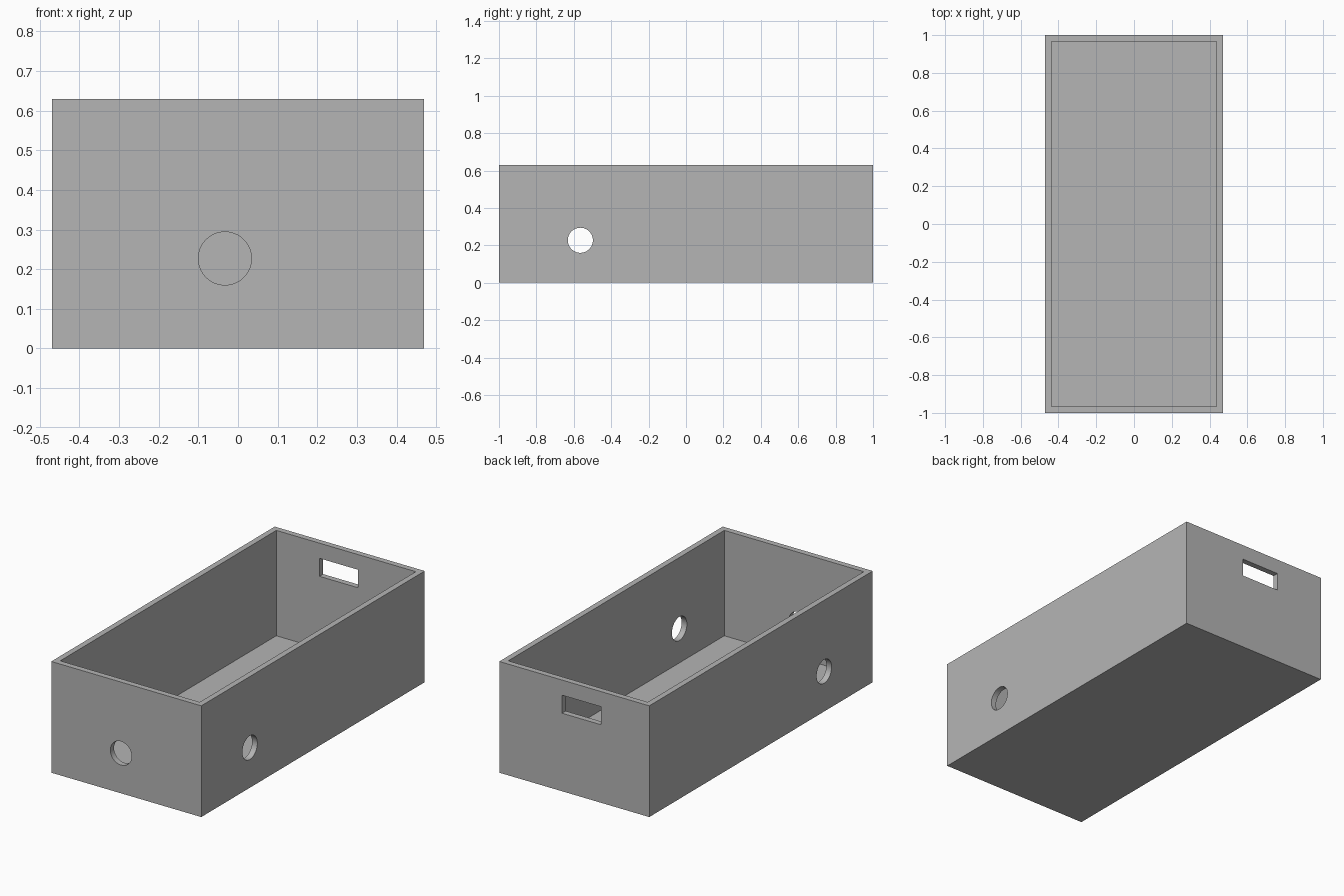
import bpy
from math import pi

cube = bpy.data.objects.get("Cube")
if cube:
    bpy.data.objects.remove(cube, do_unlink=True)

WIDTH, LENGTH, HEIGHT, WALL = 0.94, 2.0, 0.63, 0.033
HOLE_Z, HOLE_RADIUS = 0.227, 0.067

grey = bpy.data.materials.new("plain grey")
grey.use_nodes = True
colour = (0.46, 0.46, 0.46, 1)
grey.diffuse_color = colour
grey.node_tree.nodes["Principled BSDF"].inputs["Base Color"].default_value = colour


def block(name, centre, size):
    bpy.ops.mesh.primitive_cube_add(size=1, location=centre)
    obj = bpy.context.object
    obj.name = name
    obj.scale = size
    bpy.ops.object.transform_apply(location=True, rotation=True, scale=True)
    obj.data.materials.append(grey)
    return obj


def rod(name, centre, rotation, depth):
    bpy.ops.mesh.primitive_cylinder_add(vertices=64, radius=HOLE_RADIUS, depth=depth,
                                        location=centre, rotation=rotation)
    obj = bpy.context.object
    obj.name = name
    obj.data.materials.append(grey)
    return obj


def cut(target, cutter):
    cutter.hide_render = True
    mod = target.modifiers.new(cutter.name, 'BOOLEAN')
    mod.operation = 'DIFFERENCE'
    mod.solver = 'EXACT'
    mod.object = cutter
    bpy.context.view_layer.objects.active = target
    bpy.ops.object.modifier_apply(modifier=mod.name)
    bpy.data.objects.remove(cutter, do_unlink=True)


# Open box: solid body with a hollow reaching above the rim
box = block("open_box", (0, 0, HEIGHT / 2), (WIDTH, LENGTH, HEIGHT))
cut(box, block("hollow", (0, 0, WALL + HEIGHT / 2),
               (WIDTH - 2 * WALL, LENGTH - 2 * WALL, HEIGHT)))

# Round holes: one through both long sides, one in the front wall
cut(box, rod("side_holes", (0, -0.565, HOLE_Z), (0, pi / 2, 0), WIDTH + 0.2))
cut(box, rod("front_hole", (-0.033, -LENGTH / 2, HOLE_Z), (pi / 2, 0, 0), 0.2))

# Rectangular hand slot in the back wall
cut(box, block("back_slot", (-0.045, LENGTH / 2, 0.493), (0.243, 0.2, 0.102)))

# Smooth hole walls, crisp box edges
bpy.ops.object.select_all(action='DESELECT')
box.select_set(True)
bpy.context.view_layer.objects.active = box
bpy.ops.object.shade_smooth_by_angle(angle=pi / 6)
